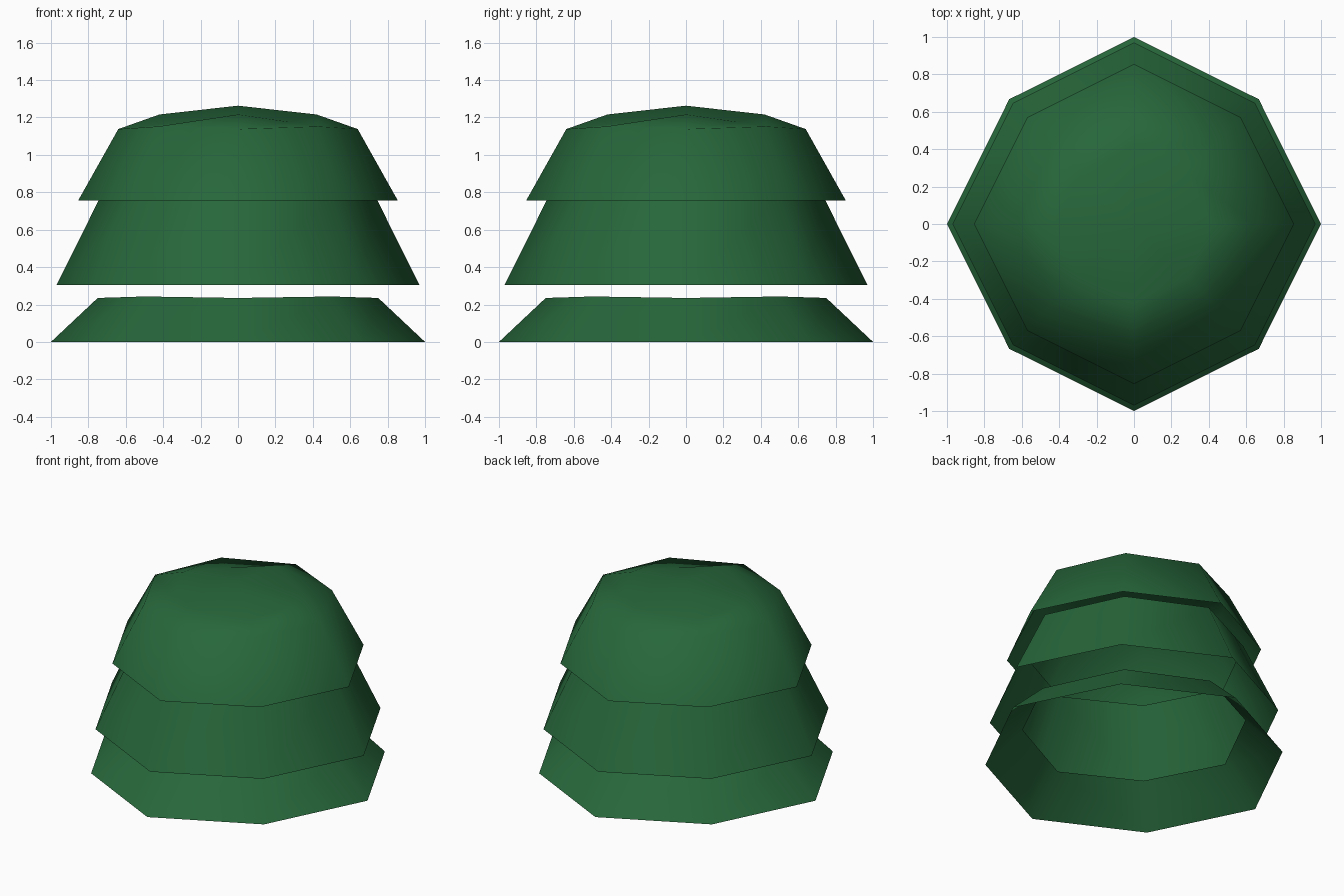
import bpy, bmesh

if "Cube" in bpy.data.objects:
    bpy.data.objects.remove(bpy.data.objects["Cube"])

green = bpy.data.materials.new("dark green foliage")
green.diffuse_color = (0.02, 0.135, 0.043, 1)
green.use_nodes = True
green.node_tree.nodes["Principled BSDF"].inputs["Base Color"].default_value = green.diffuse_color

# corner directions: long points on the axes, short ones on the diagonals
D = 0.667
CORNERS = [(1, 0), (D, D), (0, 1), (-D, D), (-1, 0), (-D, -D), (0, -1), (D, -D)]


def tier(name, rings, apex=None):
    """Open eight-sided skirt; rings are (radius, z on axes, z on diagonals)."""
    bm = bmesh.new()
    loops = [[bm.verts.new((x * r, y * r, zd if i % 2 else za))
              for i, (x, y) in enumerate(CORNERS)] for r, za, zd in rings]
    for low, high in zip(loops, loops[1:]):
        for i in range(8):
            j = (i + 1) % 8
            bm.faces.new((low[i], low[j], high[j], high[i]))
    if apex is not None:
        tip = bm.verts.new((0, 0, apex))
        top = loops[-1]
        for i in range(8):
            bm.faces.new((top[i], top[(i + 1) % 8], tip))
    for f in bm.faces:
        f.smooth = True
    me = bpy.data.meshes.new(name)
    bm.to_mesh(me)
    bm.free()
    me.materials.append(green)
    ob = bpy.data.objects.new(name, me)
    bpy.context.collection.objects.link(ob)


# three stacked foliage skirts, the upper one closed with a ridged cap
tier("lower_foliage", [(1.0, 0, 0), (0.75, 0.235, 0.243)])
tier("middle_foliage", [(0.97, 0.305, 0.305), (0.735, 0.777, 0.785)])
tier("upper_foliage", [(0.855, 0.755, 0.755), (0.64, 1.138, 1.152),
                       (0.42, 1.216, 1.175)], apex=1.263)
